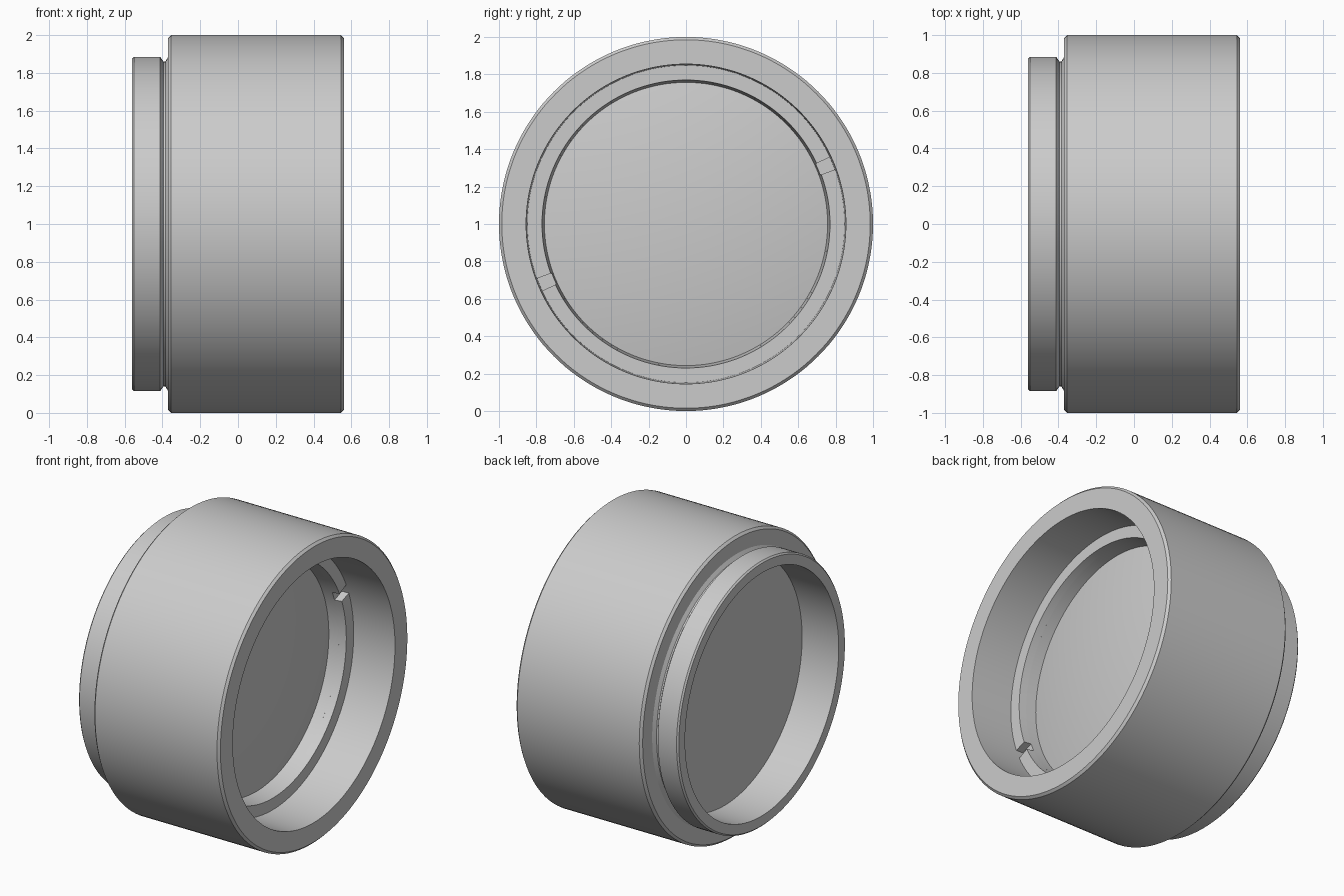
import bpy, bmesh, math

cube = bpy.data.objects.get("Cube")
if cube:
    bpy.data.objects.remove(cube, do_unlink=True)

grey = bpy.data.materials.new("plain grey")
grey.use_nodes = True
grey.diffuse_color = (0.6, 0.6, 0.6, 1)
grey.node_tree.nodes["Principled BSDF"].inputs["Base Color"].default_value = (0.6, 0.6, 0.6, 1)

CENTRE_Z = 1.0


def lathe(name, profile, arcs=((0, 360),), steps=144, closed=True):
    """Turn (x, radius) points about the x axis; partial arcs get end caps."""
    bm = bmesh.new()
    n = len(profile)
    edges = n if closed else n - 1
    for start, end in arcs:
        full = end - start >= 360
        rows = []
        for i in range(steps if full else steps + 1):
            a = math.radians(start + (end - start) * i / steps)
            rows.append([bm.verts.new((x, r * math.cos(a), CENTRE_Z + r * math.sin(a)))
                         for x, r in profile])
        for i in range(steps):
            p, q = rows[i], rows[(i + 1) % len(rows)]
            for j in range(edges):
                k = (j + 1) % n
                bm.faces.new((p[j], p[k], q[k], q[j]))
        if not full:
            bm.faces.new(rows[0])
            bm.faces.new(rows[-1])
    bmesh.ops.remove_doubles(bm, verts=bm.verts, dist=1e-5)
    bmesh.ops.recalc_face_normals(bm, faces=bm.faces)
    mesh = bpy.data.meshes.new(name)
    bm.to_mesh(mesh)
    bm.free()
    mesh.materials.append(grey)
    obj = bpy.data.objects.new(name, mesh)
    bpy.context.collection.objects.link(obj)
    bpy.ops.object.select_all(action='DESELECT')
    obj.select_set(True)
    bpy.context.view_layer.objects.active = obj
    bpy.ops.object.shade_smooth_by_angle(angle=math.radians(25))
    return obj


# Barrel with chamfered rims, V groove and rear flange
lathe("barrel", [
    (0.56, 0.855), (0.56, 0.985), (0.545, 1.0), (-0.355, 1.0), (-0.37, 0.985),
    (-0.37, 0.885), (-0.385, 0.86), (-0.395, 0.86), (-0.412, 0.885),
    (-0.55, 0.885), (-0.56, 0.875), (-0.56, 0.81), (0.12, 0.81), (0.12, 0.845)])

# Lens: gently domed front, flat back
EDGE_X, EDGE_R, SAG = 0.13, 0.812, 0.08
dome = [(EDGE_X + SAG * (1 - (i / 10) ** 2), EDGE_R * i / 10) for i in range(11)]
lathe("lens", dome + [(-0.29, EDGE_R), (-0.29, 0.0)], closed=False)

# Retaining ring: full base plus two raised arcs that leave a pair of slots
lathe("retaining_ring_base", [(0.12, 0.755), (0.21, 0.764), (0.21, 0.85), (0.12, 0.85)])
SLOT_ANGLE, SLOT_HALF = 22.5, 2.4
arcs = [(SLOT_ANGLE + SLOT_HALF + turn, SLOT_ANGLE - SLOT_HALF + turn + 180)
        for turn in (0, 180)]
lathe("retaining_ring_arcs", [(0.21, 0.85), (0.26, 0.85), (0.26, 0.77), (0.21, 0.764)],
      arcs=arcs, steps=72, closed=False)
